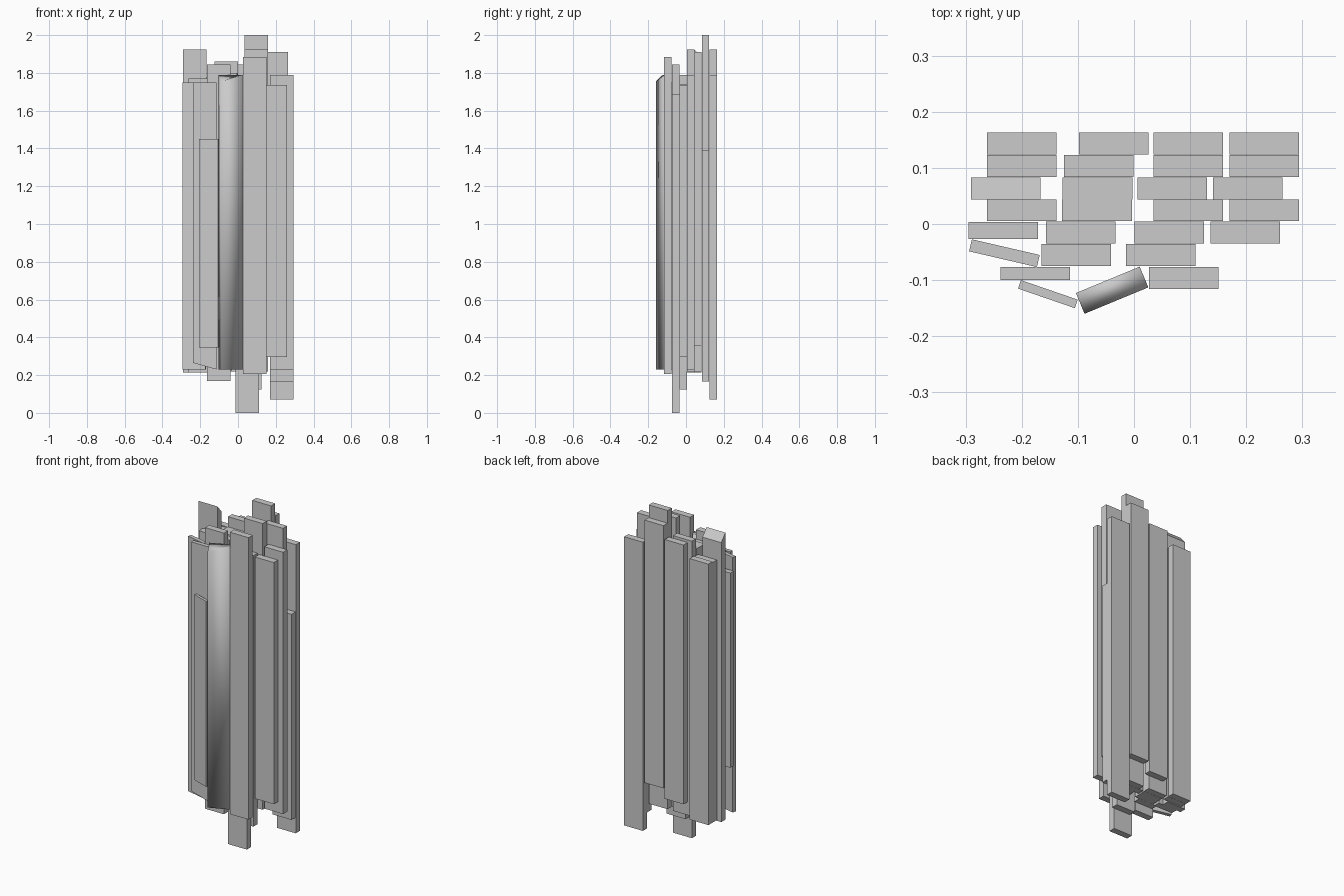
import bpy, bmesh, math
from mathutils import Matrix

if "Cube" in bpy.data.objects:
    bpy.data.objects.remove(bpy.data.objects["Cube"])

W = 0.124  # common plank width


def plank(name, x, y, z0, z1, thick=0.039, width=W, turn=0, shape=None, smooth=False):
    """Upright plank centred on x, y; shape(vertex) may nudge its corners."""
    bm = bmesh.new()
    bmesh.ops.create_cube(bm, size=1)
    bmesh.ops.scale(bm, vec=(width, thick, z1 - z0), verts=bm.verts)
    if shape:
        for v in bm.verts:
            v.co.z += shape(v.co)
    bmesh.ops.rotate(bm, matrix=Matrix.Rotation(math.radians(turn), 3, 'Z'), verts=bm.verts)
    me = bpy.data.meshes.new(name)
    bm.to_mesh(me)
    bm.free()
    for p in me.polygons:
        p.use_smooth = smooth
    ob = bpy.data.objects.new(name, me)
    ob.location = (x, y, (z0 + z1) / 2)
    bpy.context.collection.objects.link(ob)
    return ob


# Regular rows, back to front: y centre, then (left x, bottom, top)
rows = [
    ("back_row", 0.1435, [(-0.262, 0.22, 1.775), (-0.098, 0.30, 1.845),
                          (0.035, 0.36, 1.925), (0.17, 0.07, 1.79)]),
    ("second_row", 0.1035, [(-0.262, 0.22, 1.77), (-0.125, 0.22, 1.86),
                            (0.035, 0.22, 2.0), (0.17, 0.165, 1.39)]),
    ("third_row", 0.0635, [(-0.127, 0.22, 1.80), (0.006, 0.22, 1.75),
                           (0.141, 0.355, 1.91)]),
    ("fourth_row", 0.0245, [(-0.262, 0.215, 1.77), (-0.128, 0.22, 1.80),
                            (0.035, 0.22, 1.925), (0.17, 0.23, 1.79)]),
    ("fifth_row", -0.015, [(-0.157, 0.22, 1.79), (0.001, 0.125, 1.74),
                           (0.136, 0.295, 1.735)]),
    ("sixth_row", -0.055, [(-0.165, 0.17, 1.845), (-0.014, 0.0, 1.685)]),
    ("front_row", -0.0965, [(0.027, 0.205, 1.885)]),
]
for name, y, items in rows:
    for i, (x, z0, z1) in enumerate(items):
        plank(f"{name}_plank_{i + 1}", x + W / 2, y, z0, z1)

# Plank with a top sloping to the back
plank("slant_top_plank", -0.2285, 0.0635, 0.215, 1.925,
      shape=lambda c: -0.045 if c.z > 0 and c.y > 0 else 0)

# Thinner planks on the left
plank("short_left_plank", -0.233, -0.0115, 0.51, 1.67, thick=0.031)
plank("leaning_left_plank", -0.231, -0.052, 0.23, 1.75, thick=0.022, turn=-13)
plank("slant_bottom_plank", -0.176, -0.0885, 0.23, 1.75, thick=0.023,
      shape=lambda c: 0.035 if c.z < 0 and c.x < 0 else 0)
plank("small_front_plank", -0.1535, -0.125, 0.345, 1.45, thick=0.016, width=0.107, turn=-19)

# Smooth-shaded angled plank at the front, one top corner worn down
plank("angled_front_plank", -0.039, -0.118, 0.23, 1.79, thick=0.04, width=0.123, turn=22.5,
      shape=lambda c: -0.035 if c.z > 0 and c.y < 0 and c.x < 0 else 0, smooth=True)
